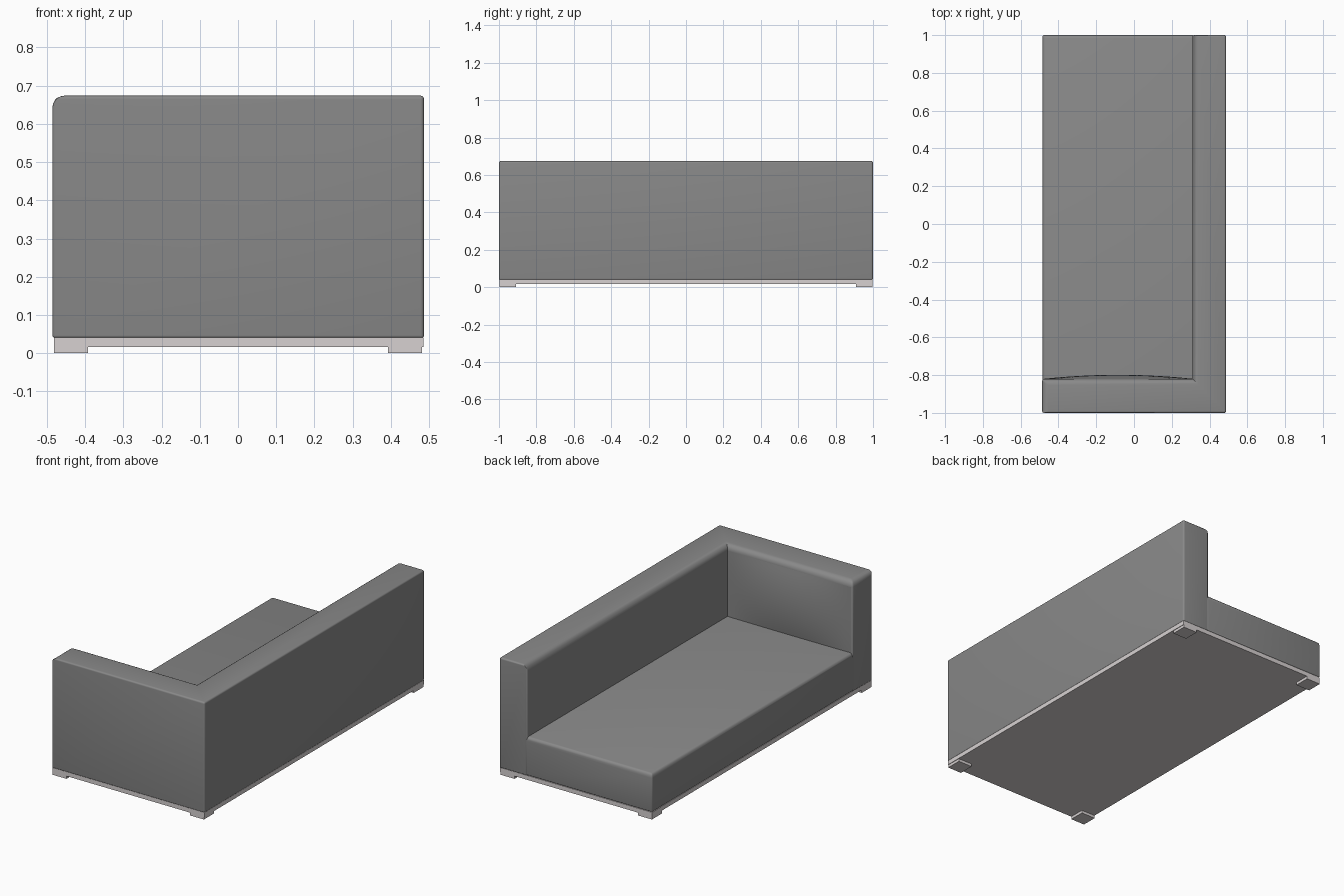
import bpy, bmesh

if "Cube" in bpy.data.objects:
    bpy.data.objects.remove(bpy.data.objects["Cube"])


def material(name, rgb):
    mat = bpy.data.materials.new(name)
    mat.diffuse_color = (*rgb, 1)
    mat.use_nodes = True
    mat.node_tree.nodes["Principled BSDF"].inputs["Base Color"].default_value = mat.diffuse_color
    return mat


FABRIC = material("dark_grey_fabric", (0.25, 0.25, 0.25))
BASE = material("base_grey", (0.68, 0.64, 0.64))


def add_object(name, bm, mat):
    mesh = bpy.data.meshes.new(name)
    bm.to_mesh(mesh)
    bm.free()
    mesh.materials.append(mat)
    obj = bpy.data.objects.new(name, mesh)
    bpy.context.collection.objects.link(obj)
    bpy.ops.object.select_all(action="DESELECT")
    obj.select_set(True)
    bpy.context.view_layer.objects.active = obj
    return obj


def prism(name, outline, z0, z1, mat, weight=None, width=0.0):
    """Extrude an outline; weight(edge midpoint, is_vertical) drives a rounded bevel."""
    bm = bmesh.new()
    low = bm.faces.new([bm.verts.new((x, y, z0)) for x, y in outline])
    up = bmesh.ops.extrude_face_region(bm, geom=[low], use_keep_orig=True)
    for v in up["geom"]:
        if isinstance(v, bmesh.types.BMVert):
            v.co.z = z1
    bmesh.ops.recalc_face_normals(bm, faces=bm.faces)
    if weight:
        layer = bm.edges.layers.float.new("bevel_weight_edge")
        for e in bm.edges:
            a, b = e.verts[0].co, e.verts[1].co
            e[layer] = weight((a + b) / 2, abs(a.z - b.z) > 0.01)
    obj = add_object(name, bm, mat)
    if weight:
        mod = obj.modifiers.new("Rounding", "BEVEL")
        mod.limit_method = "WEIGHT"
        mod.width = width
        mod.segments = 5
        bpy.ops.object.modifier_apply(modifier=mod.name)
        bpy.ops.object.shade_smooth_by_angle(angle=0.6)
    return obj


def rect(x0, x1, y0, y1):
    return [(x0, y0), (x1, y0), (x1, y1), (x0, y1)]


# L-shaped back and arm
XL, XB, XR, YA = -0.486, 0.31, 0.487, -0.82


def frame_weight(m, vertical):
    inner = m.x < 0.45 and -0.9 < m.y < 0.99
    arm_end = m.x < XL + 0.01
    if vertical:
        return 0.0 if inner and not arm_end else 0.3
    if m.z < 0.1:
        return 0.0 if inner and not arm_end else 0.2
    return 1.0 if inner or arm_end else 0.3


prism("back_and_arm", [(XL, -1), (XR, -1), (XR, 1), (XB, 1), (XB, YA), (XL, YA)],
      0.04, 0.674, FABRIC, frame_weight, 0.033)

# Softly bulging pad on the inner face of the arm
bm = bmesh.new()
bmesh.ops.create_grid(bm, x_segments=20, y_segments=14, size=1)
for v in bm.verts:
    s, t = v.co.x, v.co.y
    bulge = 0.021 * (1 - s * s) * (1 - t * t)
    v.co = (-0.083 - 0.393 * s, YA + 0.0005 + bulge, 0.445 + 0.195 * t)
add_object("arm_inner_pad", bm, FABRIC)
bpy.ops.object.shade_smooth()


# Seat cushion, soft along its exposed top edges
def seat_weight(m, vertical):
    outer = m.x < -0.4 or m.y > 0.9
    if not outer:
        return 0.0
    return 1.0 if m.z > 0.2 and not vertical else 0.4


prism("seat", rect(-0.484, 0.32, -0.85, 1), 0.04, 0.262, FABRIC, seat_weight, 0.024)

# Base plate and corner feet
prism("base_plate", rect(-0.481, 0.485, -0.998, 0.998), 0.016, 0.041, BASE)
for sx, side in ((-1, "left"), (1, "right")):
    for sy, end in ((-1, "front"), (1, "back")):
        xs = sorted((sx * 0.482, sx * 0.392))
        ys = sorted((sy * 0.998, sy * 0.908))
        prism(f"{end}_{side}_foot", rect(*xs, *ys), 0.0, 0.04, BASE)
